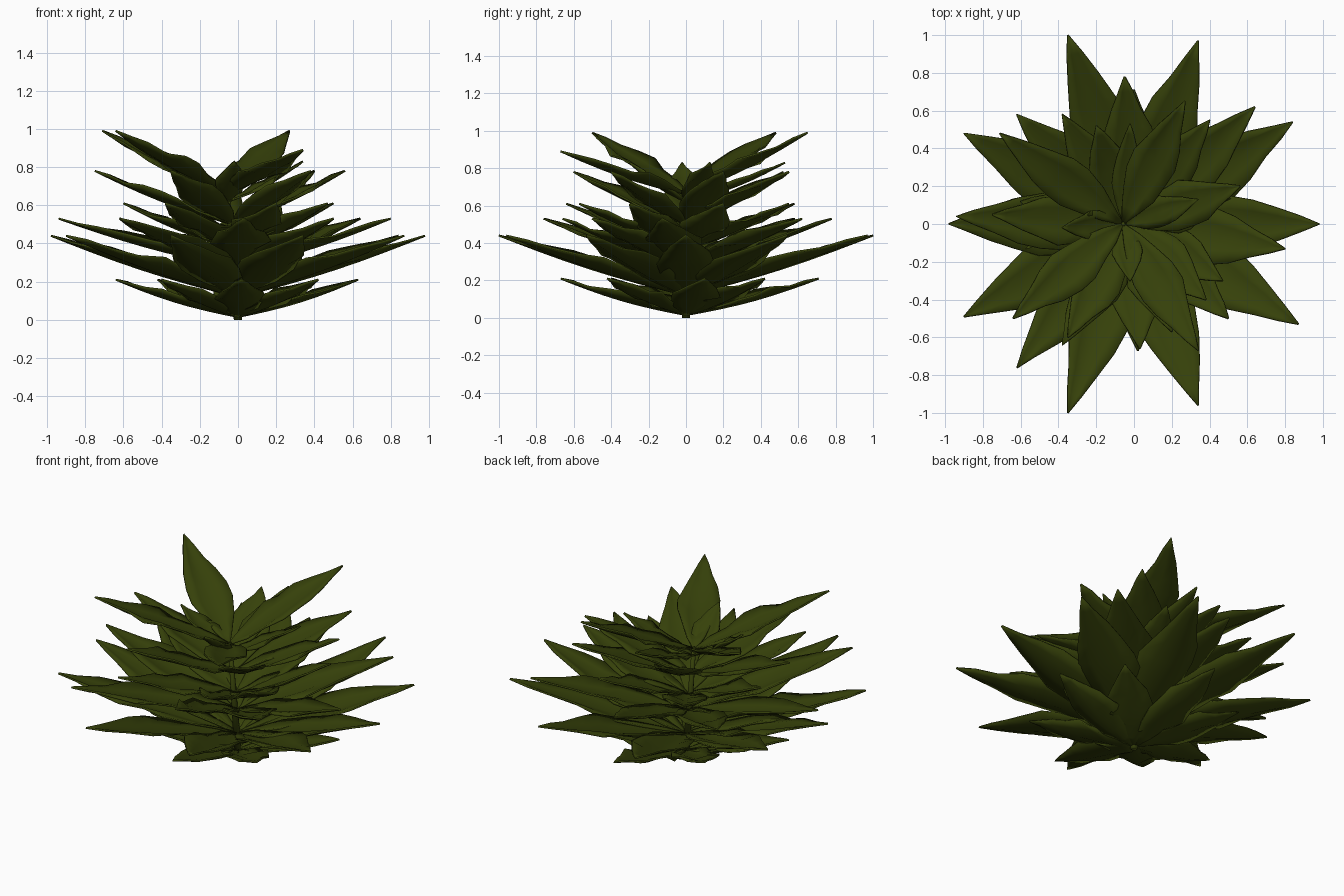
import bpy, bmesh, math, random
from mathutils import Vector

if "Cube" in bpy.data.objects:
    bpy.data.objects.remove(bpy.data.objects["Cube"])

random.seed(4)
green = bpy.data.materials.new("olive_leaf_green")
green.diffuse_color = (0.037, 0.053, 0.003, 1)
green.use_nodes = True
green.node_tree.nodes["Principled BSDF"].inputs["Base Color"].default_value = green.diffuse_color

# Half width of a blade along its length
PROFILE = [(0, .05), (.12, .42), (.25, .74), (.4, .97), (.52, 1), (.65, .82),
           (.78, .52), (.9, .26), (1, 0.02)]


def leaf(bm, tip, base, half, sag=0.02, fold=0.26):
    """Pointed blade with raised edges and a slightly wavy rim."""
    base = Vector(base)
    axis = Vector(tip) - base
    side = Vector((-axis.y, axis.x, 0)).normalized()
    up = axis.cross(side).normalized()
    rows = []
    for t, w in PROFILE:
        mid = base + axis * t - up * sag * math.sin(math.pi * t)
        row = []
        for s in (-1, -.5, 0, .5, 1):
            wave = random.uniform(-.02, .02) * abs(s) * w
            rim = w * half * (1 + random.uniform(-.08, .08))
            p = mid + side * s * rim + up * (abs(s) * w * half * fold + wave)
            row.append(bm.verts.new(p))
        rows.append(row)
    for a, b in zip(rows, rows[1:]):
        for i in range(4):
            bm.faces.new((a[i], a[i + 1], b[i + 1], b[i]))


def finish(bm, name, thickness=0):
    mesh = bpy.data.meshes.new(name)
    bm.to_mesh(mesh)
    bm.free()
    ob = bpy.data.objects.new(name, mesh)
    bpy.context.collection.objects.link(ob)
    mesh.materials.append(green)
    for p in mesh.polygons:
        p.use_smooth = True
    if thickness:
        mod = ob.modifiers.new("thickness", 'SOLIDIFY')
        mod.thickness = thickness
        mod.offset = 0


# Whorls of leaves: name, base x, base height, tip height, half width, tip positions
tiers = [
    ("ground_leaves", 0, .015, .21, .13,
     [(.63, .1), (0, .71), (-.64, -.1), (.02, -.67), (.42, .42), (-.42, .42),
      (-.4, -.4), (.42, -.42)]),
    ("long_leaves", 0, .12, .44, .16,
     [(.98, 0), (.34, .97), (-.35, 1), (-.98, 0), (-.35, -1), (.34, -.96),
      (.84, .54), (-.9, .48), (-.9, -.49), (.87, -.53)]),
    ("middle_leaves", 0, .27, .53, .15,
     [(.8, -.13), (-.05, .78), (-.94, .04), (-.62, -.76), (.64, .62),
      (.03, -.66), (.5, -.5), (-.62, .58)]),
    ("inner_leaves", -.01, .37, .61, .13,
     [(.5, .2), (.22, .55), (-.38, .58), (-.6, .12), (-.38, -.64), (.2, -.57),
      (.47, -.3)]),
    ("upper_leaves", -.03, .5, .78, .13,
     [(.56, .2), (.4, .55), (-.2, .52), (-.75, .05), (-.35, -.6), (.38, -.4)]),
    ("crown_leaves", -.06, .66, .99, .12,
     [(-.71, .48), (-.64, -.5), (.27, .65), (.34, -.67)]),
    ("bud_leaves", -.05, .62, .83, .08,
     [(.34, .13), (-.02, .53), (-.38, -.02), (-.02, -.3)]),
]
for name, x0, z0, z1, half, tips in tiers:
    bm = bmesh.new()
    for x, y in tips:
        z = z1 - (.1 if name == "crown_leaves" and y < -.6 else 0)
        leaf(bm, (x, y, z), (x0, 0, z0), half)
    finish(bm, name, .01)

# Stem through the whorls
bm = bmesh.new()
bmesh.ops.create_cone(bm, cap_ends=True, segments=8, radius1=.022, radius2=.012, depth=.67)
for v in bm.verts:
    v.co.z += .335
    v.co.x -= .055 * (v.co.z / .67)
finish(bm, "stem")
